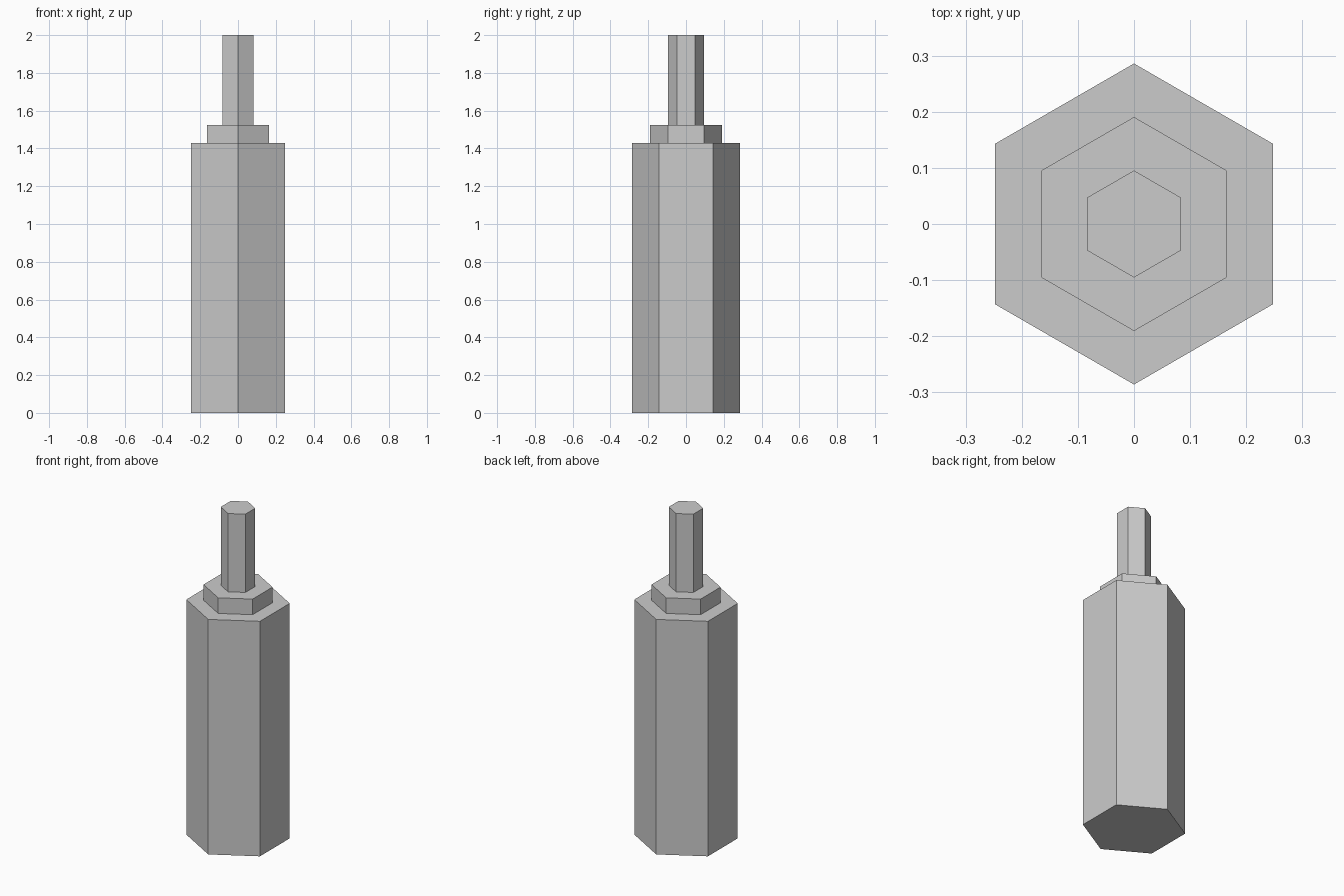
import bpy

cube = bpy.data.objects.get("Cube")
if cube:
    bpy.data.objects.remove(cube, do_unlink=True)

# Single plain grey
GREY = (0.6, 0.6, 0.6, 1.0)
grey = bpy.data.materials.new("grey")
grey.use_nodes = True
grey.diffuse_color = GREY
shader = next(n for n in grey.node_tree.nodes if n.type == "BSDF_PRINCIPLED")
shader.inputs["Base Color"].default_value = GREY


def hex_prism(name, radius, bottom, top):
    """Flat-sided hexagonal prism with corners on the y axis."""
    bpy.ops.mesh.primitive_cylinder_add(
        vertices=6, radius=radius, depth=top - bottom,
        location=(0, 0, (bottom + top) / 2))
    prism = bpy.context.object
    prism.name = name
    prism.data.materials.append(grey)
    return prism


# Stepped stack: each section is a third narrower than the body
BODY_RADIUS = 0.286
BODY_TOP, COLLAR_TOP, PIN_TOP = 1.429, 1.524, 2.0

hex_prism("body", BODY_RADIUS, 0, BODY_TOP)
hex_prism("collar", BODY_RADIUS * 2 / 3, BODY_TOP, COLLAR_TOP)
hex_prism("pin", BODY_RADIUS / 3, COLLAR_TOP, PIN_TOP)
